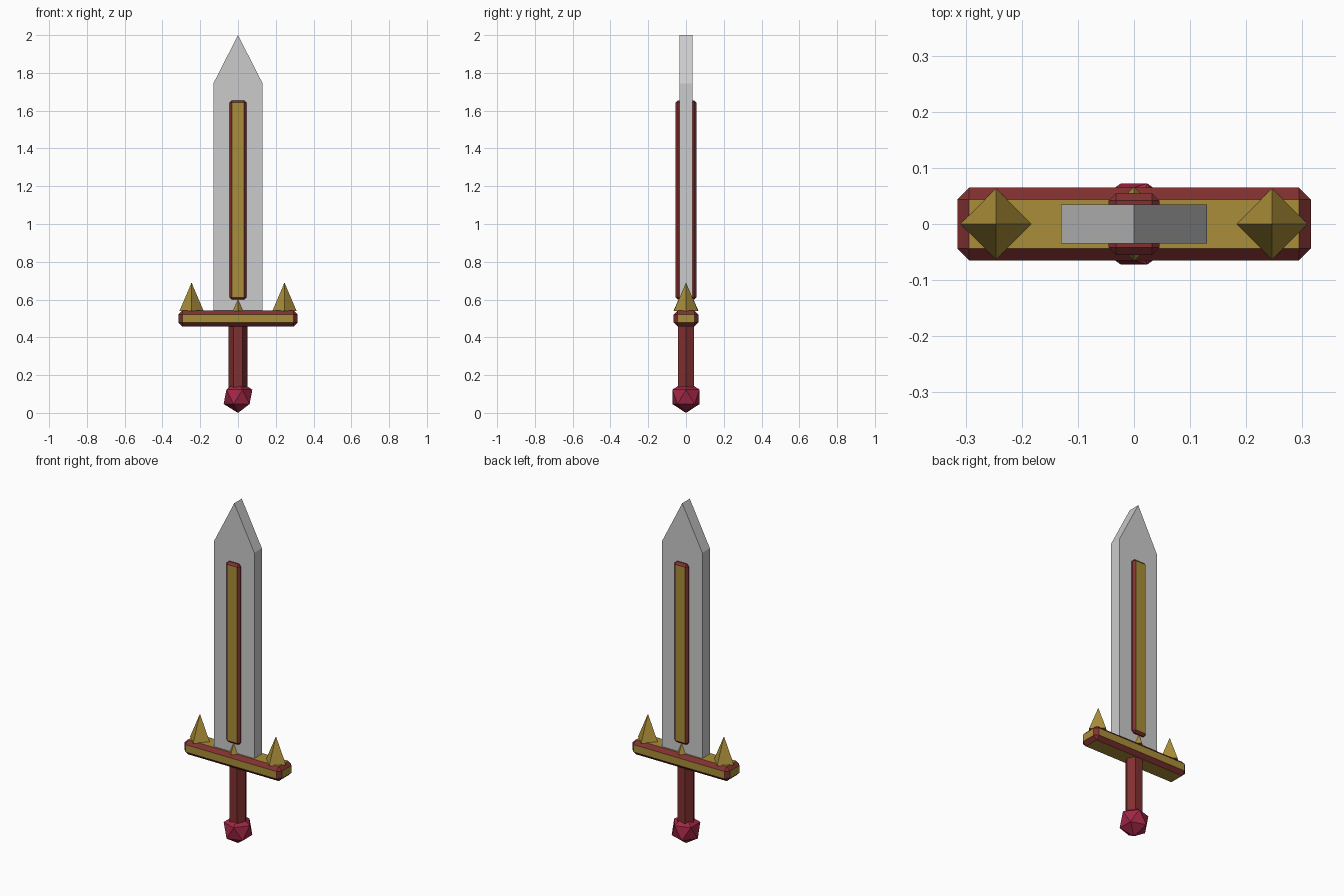
import bpy, bmesh
from math import pi
from mathutils import Matrix

if "Cube" in bpy.data.objects:
    bpy.data.objects.remove(bpy.data.objects["Cube"])


def material(name, rgb):
    m = bpy.data.materials.new(name)
    m.diffuse_color = (*rgb, 1)
    m.use_nodes = True
    m.node_tree.nodes["Principled BSDF"].inputs["Base Color"].default_value = m.diffuse_color
    return m


GOLD = material("gold", (0.40, 0.27, 0.04))
RED = material("dark_red", (0.22, 0.03, 0.03))
CRIMSON = material("crimson", (0.36, 0.02, 0.06))


def finish(name, bm, *mats):
    bmesh.ops.recalc_face_normals(bm, faces=bm.faces)
    me = bpy.data.meshes.new(name)
    bm.to_mesh(me)
    bm.free()
    for m in mats:
        me.materials.append(m)
    ob = bpy.data.objects.new(name, me)
    bpy.context.collection.objects.link(ob)
    return ob


def trimmed_box(name, size, z, bevel, is_gold):
    """Chamfered red box whose flat faces chosen by is_gold(normal) are gold."""
    bm = bmesh.new()
    bmesh.ops.create_cube(bm, size=1, matrix=Matrix.Translation((0, 0, z)) @ Matrix.Diagonal((*size, 1)))
    bmesh.ops.bevel(bm, geom=bm.edges[:], offset=bevel, segments=1, affect='EDGES')
    bm.normal_update()
    for f in bm.faces:
        f.material_index = 1 if is_gold(f.normal) else 0
    return finish(name, bm, RED, GOLD)


def prism(name, sides, r1, r2, z0, z1, mat, x=0, y=0):
    """Upright cone or cylinder with a corner on the x axis."""
    bm = bmesh.new()
    bmesh.ops.create_cone(bm, cap_ends=True, segments=sides, radius1=r1, radius2=r2, depth=z1 - z0,
                          matrix=Matrix.Translation((x, y, (z0 + z1) / 2)) @ Matrix.Rotation(pi / 2, 4, 'Z'))
    bmesh.ops.remove_doubles(bm, verts=bm.verts, dist=1e-5)
    return finish(name, bm, mat)


# Blade: extruded pointed profile
bm = bmesh.new()
profile = [(-0.13, 0.52), (0.13, 0.52), (0.13, 1.745), (0, 2.0), (-0.13, 1.745)]
face = bm.faces.new([bm.verts.new((x, -0.035, z)) for x, z in profile])
ext = bmesh.ops.extrude_face_region(bm, geom=[face])
bmesh.ops.translate(bm, vec=(0, 0.07, 0), verts=[v for v in ext["geom"] if isinstance(v, bmesh.types.BMVert)])
finish("blade", bm)

# Raised strip through the blade, gold on front and back only
trimmed_box("blade_inlay", (0.09, 0.11, 1.056), 1.127, 0.013, lambda n: abs(n.y) > 0.99)

# Crossguard, gold on every flat face with red chamfers
trimmed_box("crossguard", (0.63, 0.13, 0.085), 0.5, 0.021, lambda n: max(map(abs, n)) > 0.99)

# Spikes on the guard: large at the ends, small at the blade root
for s, side in ((-1, "left"), (1, "right")):
    prism("guard_spike_" + side, 4, 0.064, 0, 0.54, 0.69, GOLD, x=0.246 * s)
for s, side in ((-1, "front"), (1, "back")):
    prism("small_spike_" + side, 4, 0.026, 0, 0.54, 0.60, GOLD, y=0.04 * s)

# Six-sided grip
prism("grip", 6, 0.049, 0.049, 0.12, 0.47, RED)

# Faceted pommel
bm = bmesh.new()
bmesh.ops.create_icosphere(bm, subdivisions=1, radius=0.085, matrix=Matrix.Translation((0, 0, 0.085)))
finish("pommel", bm, CRIMSON)
